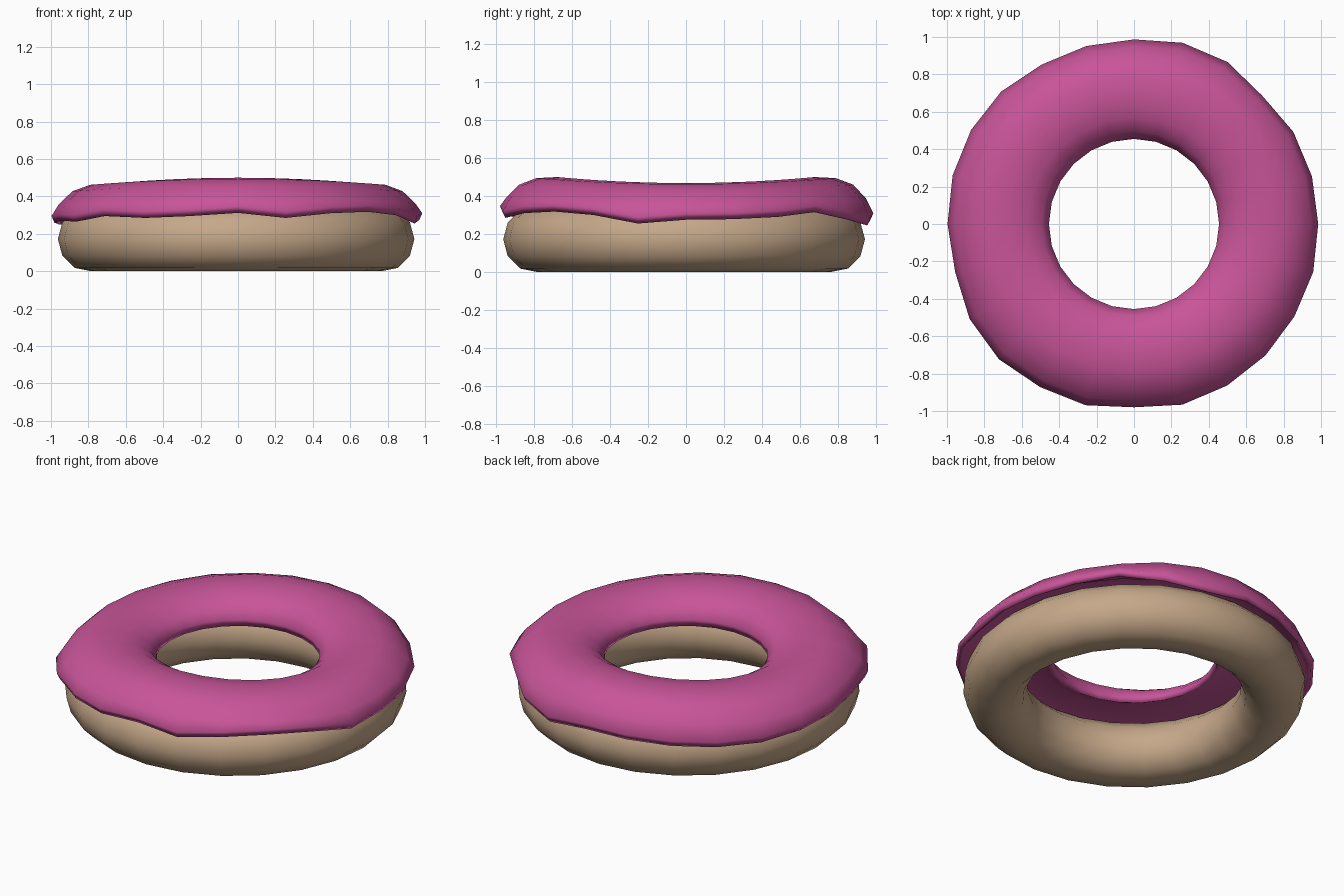
import bpy, bmesh, math

if "Cube" in bpy.data.objects:
    bpy.data.objects.remove(bpy.data.objects["Cube"])

SEG = 24


def ring_mesh(name, profile_at, centre, color):
    """Sweep a closed (radius, z) profile around z; profile_at(i) gives step i."""
    bm = bmesh.new()
    rings = []
    for i in range(SEG):
        a = 2 * math.pi * i / SEG
        rings.append([bm.verts.new((centre[0] + r * math.cos(a), centre[1] + r * math.sin(a), z))
                      for r, z in profile_at(i)])
    n = len(rings[0])
    for i in range(SEG):
        p, q = rings[i], rings[(i + 1) % SEG]
        for j in range(n):
            k = (j + 1) % n
            bm.faces.new((p[j], q[j], q[k], p[k]))
    bmesh.ops.recalc_face_normals(bm, faces=bm.faces)
    me = bpy.data.meshes.new(name)
    bm.to_mesh(me)
    bm.free()
    for f in me.polygons:
        f.use_smooth = True
    mat = bpy.data.materials.new(name + "_color")
    mat.diffuse_color = color
    mat.use_nodes = True
    mat.node_tree.nodes["Principled BSDF"].inputs["Base Color"].default_value = mat.diffuse_color
    me.materials.append(mat)
    ob = bpy.data.objects.new(name, me)
    bpy.context.scene.collection.objects.link(ob)
    return ob


# Dough: a torus slightly flattened where it rests on the ground
def dough_profile(i):
    return [(0.775 + 0.178 * math.cos(t), max(0.0, 0.172 + 0.178 * math.sin(t)))
            for t in (2 * math.pi * j / 12 for j in range(12))]


ring_mesh("dough", dough_profile, (-0.01, -0.01), (0.56, 0.39, 0.25, 1))

# Icing: wavy cap, wider than the dough and overhanging the hole
rim_radius = [0.985, 0.985, 0.984, 0.97, 1.0, 1.003, 0.987, 0.985,
              0.985, 1.003, 1.006, 1.004, 0.997, 0.99, 1.015, 1.022,
              1.006, 1.003, 0.98, 1.0, 0.997, 0.994, 0.99, 0.992]
rim_height = [0.275, 0.278, 0.29, 0.315, 0.275, 0.245, 0.275, 0.265,
              0.25, 0.245, 0.24, 0.25, 0.26, 0.27, 0.265, 0.295,
              0.285, 0.295, 0.312, 0.285, 0.31, 0.318, 0.30, 0.255]


def icing_profile(i):
    a = 2 * math.pi * i / SEG
    R, h = rim_radius[i], rim_height[i]
    top = 0.484 - 0.016 * math.cos(2 * a)
    d = R - 0.985
    return [
        # upper surface from the hole to the outer rim
        (0.462, 0.32), (0.455, 0.36), (0.495, top - 0.065), (0.57, top - 0.02),
        (0.68, top), (0.79, top - 0.006), (0.88 + 0.4 * d, top - 0.04),
        (0.948 + 0.8 * d, 0.7 * (top - 0.11) + 0.3 * (h + 0.10)), (R, h + 0.035),
        (R - 0.015, h),
        # underside back along the dough
        (0.955, h + 0.02), (0.92, 0.32), (0.86, 0.365), (0.775, 0.385),
        (0.67, 0.375), (0.56, 0.36), (0.49, 0.335)]


ring_mesh("icing", icing_profile, (0, 0), (0.58, 0.09, 0.32, 1))
